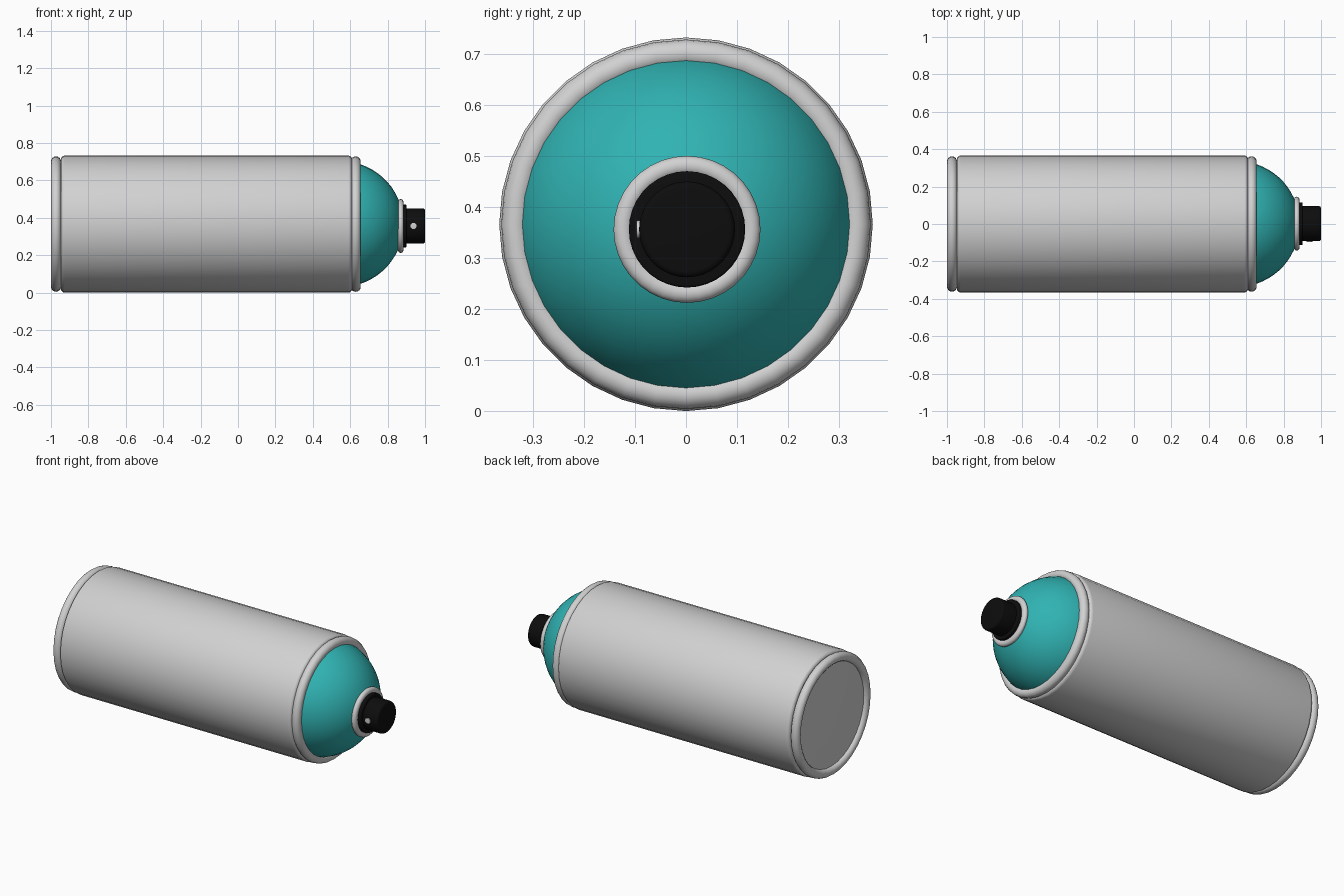
import bpy, bmesh
from math import sin, cos, pi, radians, sqrt
from mathutils import Matrix

if "Cube" in bpy.data.objects:
    bpy.data.objects.remove(bpy.data.objects["Cube"])


def material(name, colour):
    m = bpy.data.materials.new(name)
    m.use_nodes = True
    m.diffuse_color = (*colour, 1)
    m.node_tree.nodes["Principled BSDF"].inputs["Base Color"].default_value = (*colour, 1)
    return m


metal = material("light grey metal", (0.64, 0.64, 0.64))
teal = material("teal paint", (0.03, 0.45, 0.45))
black = material("black plastic", (0.004, 0.004, 0.004))

AXIS_Z = 0.366   # height of the can's axis
CAP_Z = 0.356    # the spray head sits slightly lower
CAP_Y = 0.002


def lathe(name, profile, mat, y=0, z=AXIS_Z, closed=False, sides=36):
    """Spin a list of (x, radius) points about a line along x."""
    bm = bmesh.new()
    verts = [bm.verts.new((x, 0, r)) for x, r in profile]
    pairs = list(zip(verts, verts[1:] + verts[:1]))
    edges = [bm.edges.new(p) for p in (pairs if closed else pairs[:-1])]
    bmesh.ops.spin(bm, geom=verts + edges, cent=(0, 0, 0), axis=(1, 0, 0),
                   angle=2 * pi, steps=sides, use_merge=True)
    bmesh.ops.remove_doubles(bm, verts=bm.verts, dist=1e-5)
    bmesh.ops.recalc_face_normals(bm, faces=bm.faces)
    if not closed and sum(f.normal.x * f.calc_center_median().x for f in bm.faces) < -1:
        bmesh.ops.reverse_faces(bm, faces=bm.faces)
    mesh = bpy.data.meshes.new(name)
    bm.to_mesh(mesh)
    bm.free()
    mesh.materials.append(mat)
    ob = bpy.data.objects.new(name, mesh)
    ob.location = (0, y, z)
    bpy.context.collection.objects.link(ob)
    bpy.ops.object.select_all(action='DESELECT')
    ob.select_set(True)
    bpy.context.view_layer.objects.active = ob
    bpy.ops.object.shade_smooth_by_angle(angle=radians(35))
    return ob


def ring(name, x, radius, half_width, thickness, **place):
    """Rounded ring around the axis."""
    pts = [(x + half_width * cos(k * pi / 8), radius + thickness * sin(k * pi / 8))
           for k in range(16)]
    return lathe(name, pts, metal, closed=True, **place)


def drum(name, x0, x1, radius, bevel, mat, **place):
    """Solid cylinder with rounded end edges."""
    arc = [(bevel * (1 - cos(k * pi / 8)), radius - bevel + bevel * sin(k * pi / 8))
           for k in range(5)]
    pts = [(x0, 0)] + [(x0 + d, r) for d, r in arc]
    pts += [(x1 - d, r) for d, r in reversed(arc)] + [(x1, 0)]
    return lathe(name, pts, mat, **place)


# Can body with its seams and recessed base
drum("can_body", -0.947, 0.61, 0.366, 0.02, metal)
ring("bottom_rim", -0.973, 0.335, 0.027, 0.027)
ring("top_rim", 0.629, 0.335, 0.027, 0.027)
drum("base_plate", -0.978, -0.94, 0.325, 0.004, metal)

# Painted shoulder: part of a sphere
R, CX = 0.337, 0.548
angles = [radians(90 - k * 6) for k in range(16)]
lathe("shoulder_dome", [(CX + R * cos(a), R * sin(a)) for a in reversed(angles)], teal)

# Spray head
head = dict(y=CAP_Y, z=CAP_Z)
ring("collar", 0.870, 0.125, 0.016, 0.019, **head)
drum("cap_base", 0.85, 0.902, 0.114, 0.005, black, **head)
drum("spray_cap", 0.88, 1.0, 0.094, 0.012, black, **head)

# Nozzle on the front of the cap
nozzle = drum("nozzle", -0.005, 0.005, 0.017, 0.001, metal, sides=16)
nozzle.matrix_world = (Matrix.Translation((0.938, CAP_Y - 0.094, CAP_Z))
                       @ Matrix.Rotation(pi / 2, 4, 'Z'))
